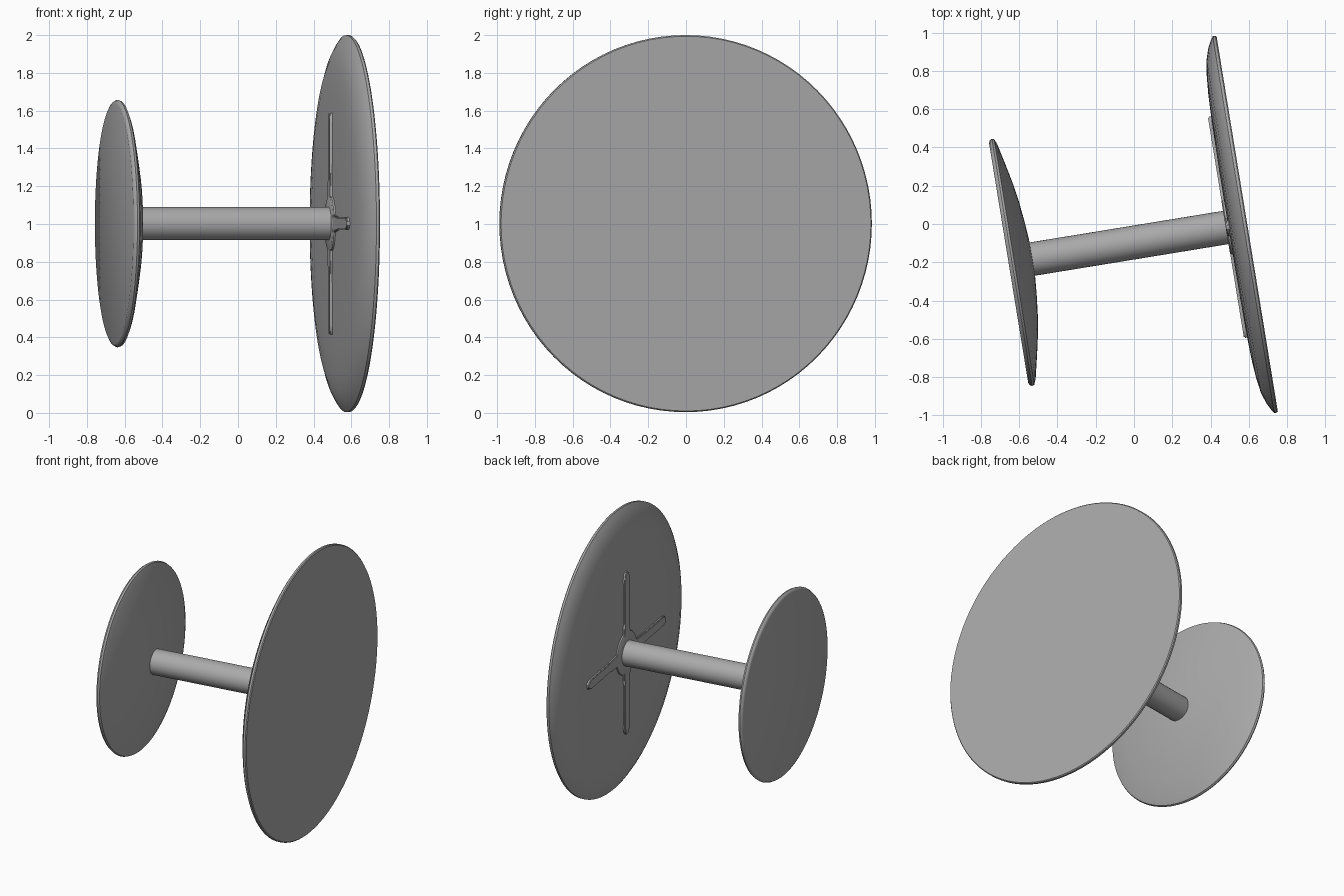
import bpy, bmesh, math
from mathutils import Matrix, Vector

cube = bpy.data.objects.get("Cube")
if cube:
    bpy.data.objects.remove(cube, do_unlink=True)

grey = bpy.data.materials.new("grey metal")
grey.use_nodes = True
COLOUR = (0.4, 0.4, 0.4, 1)
grey.diffuse_color = COLOUR
grey.node_tree.nodes["Principled BSDF"].inputs["Base Color"].default_value = COLOUR

# Local x runs along the shaft; the origin is the middle of the large outer face.
FRAME = Matrix.Translation((0.592, 0, 1.002)) @ Matrix.Rotation(math.radians(9.27), 4, 'Z')


def finish(name, bm, angle=35):
    bmesh.ops.recalc_face_normals(bm, faces=bm.faces)
    mesh = bpy.data.meshes.new(name)
    bm.to_mesh(mesh)
    bm.free()
    mesh.materials.append(grey)
    ob = bpy.data.objects.new(name, mesh)
    bpy.context.collection.objects.link(ob)
    ob.matrix_world = FRAME
    bpy.ops.object.select_all(action='DESELECT')
    ob.select_set(True)
    bpy.context.view_layer.objects.active = ob
    bpy.ops.object.shade_smooth_by_angle(angle=math.radians(angle))
    return ob


def lathe(name, profile, steps):
    """Spin (x, radius) points around the shaft axis."""
    bm = bmesh.new()
    verts = [bm.verts.new((x, 0, r)) for x, r in profile]
    edges = [bm.edges.new(pair) for pair in zip(verts, verts[1:])]
    bmesh.ops.spin(bm, geom=verts + edges, cent=(0, 0, 0), axis=(1, 0, 0),
                   angle=math.tau, steps=steps, use_duplicate=False)
    bmesh.ops.remove_doubles(bm, verts=bm.verts, dist=1e-5)
    return finish(name, bm)


# Large disc: flat outside, softly rounded inside
lathe("large_disc", [(0, 0), (0, 0.992), (-0.006, 0.998), (-0.02, 0.998), (-0.035, 0.975),
                     (-0.053, 0.94), (-0.072, 0.88), (-0.084, 0.80), (-0.092, 0.70),
                     (-0.097, 0.55), (-0.10, 0.3), (-0.10, 0)], 96)

# Small disc: flat outside, domed inside
lathe("small_disc", [(-1.264, 0), (-1.264, 0.635), (-1.258, 0.648), (-1.246, 0.655),
                     (-1.234, 0.65), (-1.222, 0.62), (-1.195, 0.5), (-1.174, 0.4),
                     (-1.158, 0.3), (-1.147, 0.2), (-1.139, 0.1), (-1.138, 0)], 80)

# Shaft and its collar on the large disc
lathe("shaft", [(-1.17, 0), (-1.17, 0.088), (-0.08, 0.088), (-0.08, 0)], 32)
lathe("collar", [(-0.09, 0), (-0.09, 0.155), (-0.108, 0.15), (-0.114, 0.14), (-0.114, 0)], 32)

# Four raised ribs in a cross, each tapering to a rounded tip
OUTLINE = [(0.10, 0.055), (0.17, 0.042), (0.28, 0.034), (0.54, 0.034), (0.572, 0.026), (0.586, 0.01)]
for name, quarter in (("rib_top", 0), ("rib_front", 1), ("rib_bottom", 2), ("rib_back", 3)):
    bm = bmesh.new()
    points = OUTLINE + [(r, -w) for r, w in reversed(OUTLINE)]
    face = bm.faces.new([bm.verts.new((-0.09, w, r)) for r, w in points])
    top = bmesh.ops.extrude_face_region(bm, geom=[face])["geom"]
    raised = [v for v in top if isinstance(v, bmesh.types.BMVert)]
    bmesh.ops.translate(bm, verts=raised, vec=Vector((-0.023, 0, 0)))
    rim = [e for e in bm.edges if all(v in raised for v in e.verts)]
    bmesh.ops.bevel(bm, geom=rim, offset=0.005, segments=2, affect='EDGES')
    bmesh.ops.rotate(bm, verts=bm.verts, cent=(0, 0, 0),
                     matrix=Matrix.Rotation(quarter * math.pi / 2, 3, 'X'))
    finish(name, bm)
